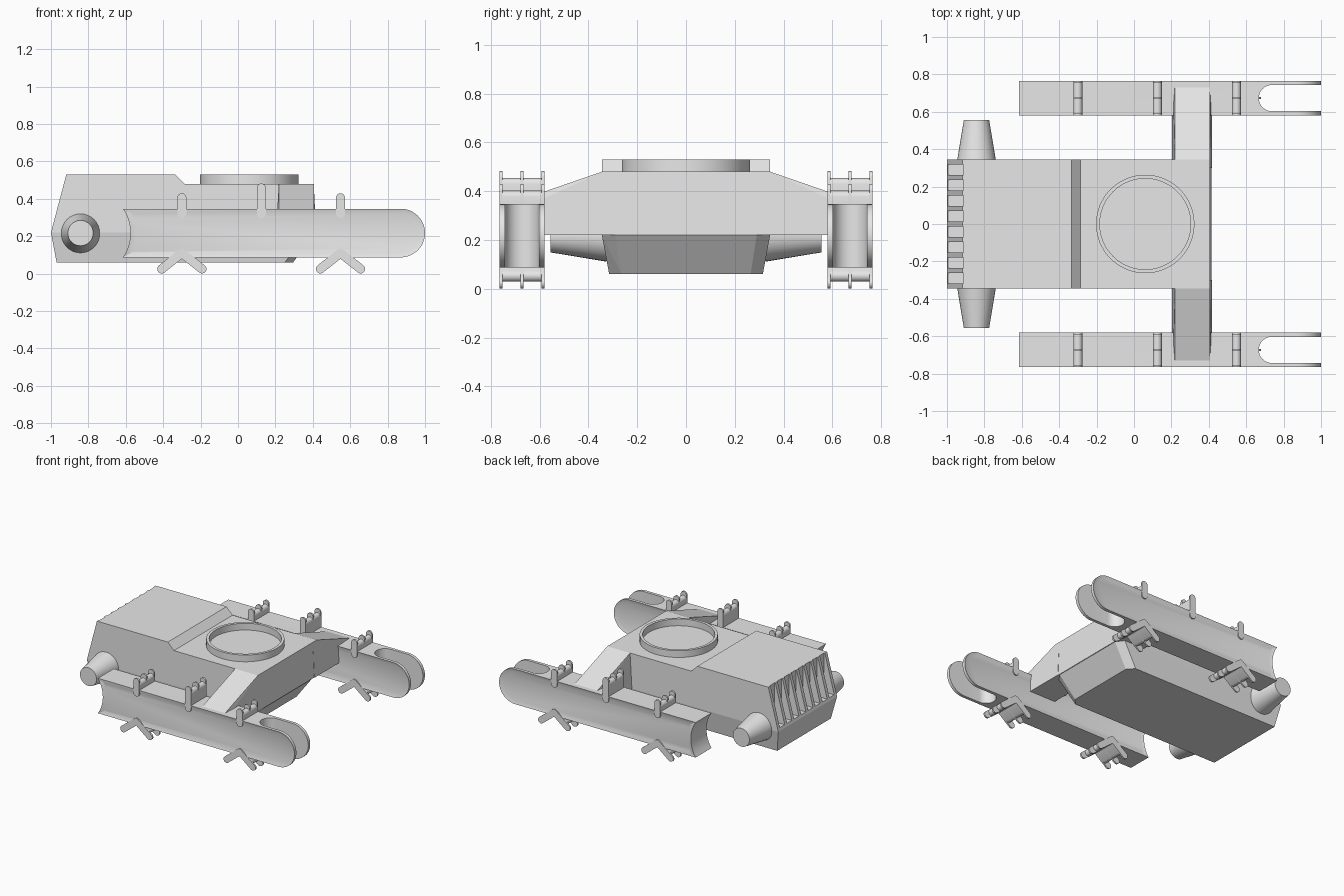
import bpy, bmesh
from math import pi, cos, sin, atan2
from mathutils import Vector

cube = bpy.data.objects.get("Cube")
if cube:
    bpy.data.objects.remove(cube)

GREY = (0.8, 0.8, 0.8, 1)
grey = bpy.data.materials.new("plain_grey")
grey.use_nodes = True
grey.diffuse_color = GREY
grey.node_tree.nodes["Principled BSDF"].inputs["Base Color"].default_value = GREY


def finish(bm, name, smooth=False):
    """Turn a bmesh into a named grey object."""
    bmesh.ops.recalc_face_normals(bm, faces=bm.faces)
    mesh = bpy.data.meshes.new(name)
    bm.to_mesh(mesh)
    bm.free()
    mesh.materials.append(grey)
    ob = bpy.data.objects.new(name, mesh)
    bpy.context.collection.objects.link(ob)
    if smooth:
        smooth_object(ob)
    return ob


def smooth_object(ob):
    bpy.ops.object.select_all(action='DESELECT')
    ob.select_set(True)
    bpy.context.view_layer.objects.active = ob
    bpy.ops.object.shade_smooth_by_angle(angle=pi / 6)


def add_prism(bm, profile, y0, y1):
    """Extrude an xz profile from y0 to y1; returns the two end faces."""
    start = bm.faces.new([bm.verts.new((x, y0, z)) for x, z in profile])
    out = bmesh.ops.extrude_face_region(bm, geom=[start], use_keep_orig=True)
    moved = [v for v in out["geom"] if isinstance(v, bmesh.types.BMVert)]
    bmesh.ops.translate(bm, verts=moved, vec=(0, y1 - y0, 0))
    end = [f for f in out["geom"] if isinstance(f, bmesh.types.BMFace)][0]
    return [start, end]


def arc(cx, cz, r, a0, a1, n):
    return [(cx + r * cos(a0 + (a1 - a0) * i / n), cz + r * sin(a0 + (a1 - a0) * i / n))
            for i in range(n + 1)]


def pill(p, q, r):
    """Round-ended bar between two points."""
    a = atan2(q[1] - p[1], q[0] - p[0])
    return arc(*q, r, a - pi / 2, a + pi / 2, 8) + arc(*p, r, a + pi / 2, a + 3 * pi / 2, 8)


def convex(name, points):
    bm = bmesh.new()
    for p in points:
        bm.verts.new(p)
    bmesh.ops.convex_hull(bm, input=bm.verts)
    bmesh.ops.dissolve_limit(bm, angle_limit=0.01, verts=bm.verts, edges=bm.edges)
    return finish(bm, name)


# Upper hull with raised engine deck
W = 0.345
bm = bmesh.new()
add_prism(bm, [(-0.912, 0.53), (-0.335, 0.53), (-0.285, 0.48), (0.405, 0.48),
               (0.415, 0.22), (-1, 0.22), (-0.994, 0.24), (-0.912, 0.24)], -W, W)
finish(bm, "upper_hull")

# Lower hull with tapered sides and chamfered nose
convex("lower_hull", [(x, s * y, z) for s in (-1, 1) for x, y, z in (
    (-1, W, 0.22), (-0.97, 0.315, 0.06), (0.37, W, 0.22), (0.41, 0.29, 0.22),
    (0.25, 0.315, 0.06), (0.295, 0.265, 0.06))])

# Rear grille slats
bm = bmesh.new()
SLATS, T = 9, 0.026
for i in range(SLATS):
    y = -W + (2 * W - T) * i / (SLATS - 1)
    add_prism(bm, [(-0.918, 0.53), (-0.995, 0.24), (-0.91, 0.24), (-0.91, 0.53)], y, y + T)
finish(bm, "grille_slats")

# Turret ring
bm = bmesh.new()
N = 64
rings = []
for r, z in ((0.263, 0.475), (0.263, 0.53), (0.243, 0.53), (0.243, 0.475)):
    rings.append([bm.verts.new((x, y, z)) for x, y in arc(0.06, 0, r, 0, 2 * pi, N)[:-1]])
for a, b in zip(rings, rings[1:] + rings[:1]):
    for i in range(N):
        j = (i + 1) % N
        bm.faces.new((a[i], a[j], b[j], b[i]))
finish(bm, "turret_ring", True)

# Track outline: round nose, concave rear
Z0, Z1 = 0.087, 0.347
ZM, R = (Z0 + Z1) / 2, (Z1 - Z0) / 2
rear_in, rear_r = 0.04, 0.23
track_profile = arc(1 - R, ZM, R, -pi / 2, pi / 2, 24)
half = atan2(R, (rear_r ** 2 - R ** 2) ** 0.5)
track_profile += arc(-0.575 - rear_r, ZM, rear_r, half, -half, 12)

TY, TH = 0.673, 0.0925      # track centre and half width
FIN = 0.012


def add_clip(bm, cy, bars, drop):
    """Three thin fins joined by slightly shorter filler bars."""
    for p, q, r in bars:
        for off in (-TH + FIN / 2, 0, TH - FIN / 2):
            add_prism(bm, pill(p, q, r), cy + off - FIN / 2, cy + off + FIN / 2)
        d = Vector(q) - Vector(p)
        short = tuple(Vector(q) - d.normalized() * drop)
        add_prism(bm, pill(p, short, r), cy - TH + FIN / 2, cy + TH - FIN / 2)


for s, side in ((-1, "front"), (1, "back")):
    cy = s * TY

    # Track body with recessed side panels
    bm = bmesh.new()
    ends = add_prism(bm, track_profile, cy - TH, cy + TH)
    bmesh.ops.recalc_face_normals(bm, faces=bm.faces)
    for f in ends:
        bmesh.ops.inset_region(bm, faces=[f], thickness=0.026, use_even_offset=True)
        inward = -0.008 * f.normal
        bmesh.ops.translate(bm, verts=f.verts, vec=inward)
    track = finish(bm, side + "_track")

    # Rounded fork slot in the nose
    bm = bmesh.new()
    S = 0.07
    slot = arc(0.667 + S, cy, S, pi / 2, 3 * pi / 2, 16) + [(1.1, cy - S), (1.1, cy + S)]
    base = bm.faces.new([bm.verts.new((x, y, 0)) for x, y in slot])
    out = bmesh.ops.extrude_face_region(bm, geom=[base], use_keep_orig=True)
    bmesh.ops.translate(bm, vec=(0, 0, 0.5),
                        verts=[v for v in out["geom"] if isinstance(v, bmesh.types.BMVert)])
    cutter = finish(bm, "slot_cutter")
    cutter.hide_render = True
    mod = track.modifiers.new("slot", 'BOOLEAN')
    mod.operation, mod.object, mod.solver = 'DIFFERENCE', cutter, 'EXACT'
    bpy.context.view_layer.update()
    cut = bpy.data.meshes.new_from_object(
        track.evaluated_get(bpy.context.evaluated_depsgraph_get()))
    track.modifiers.clear()
    track.data = cut
    bpy.data.objects.remove(cutter)
    smooth_object(track)

    # Top and bottom track clips
    bm = bmesh.new()
    for x, top in ((-0.3, 0.43), (0.125, 0.482), (0.548, 0.43)):
        add_clip(bm, cy, [((x, 0.32), (x, top - 0.024), 0.024)], 0.028)
    for x in (-0.3, 0.548):
        add_clip(bm, cy, [((x, 0.11), (x + d * 0.108, 0.025), 0.024) for d in (-1, 1)], 0.045)
    finish(bm, side + "_track_clips", True)

    # Sloped cross beam joining hull and track
    beam = [(x, s * y, z) for y, z in ((0.3, 0.48), (W, 0.48), (0.735, 0.345))
            for x in (0.218, 0.405)]
    beam += [(x, s * y, 0.22) for y in (0.3, 0.6) for x in (0.203, 0.418)]
    beam += [(x, s * 0.735, 0.3) for x in (0.208, 0.414)]
    convex(side + "_cross_beam", beam)

    # Tapered exhaust cone
    bm = bmesh.new()
    bmesh.ops.create_cone(bm, cap_ends=True, segments=32, radius1=0.106, radius2=0.068, depth=0.23)
    for v in bm.verts:
        v.co = (-0.842 + v.co.x, s * (0.44 + v.co.z), 0.217 + v.co.y)
    finish(bm, side + "_exhaust_cone", True)
